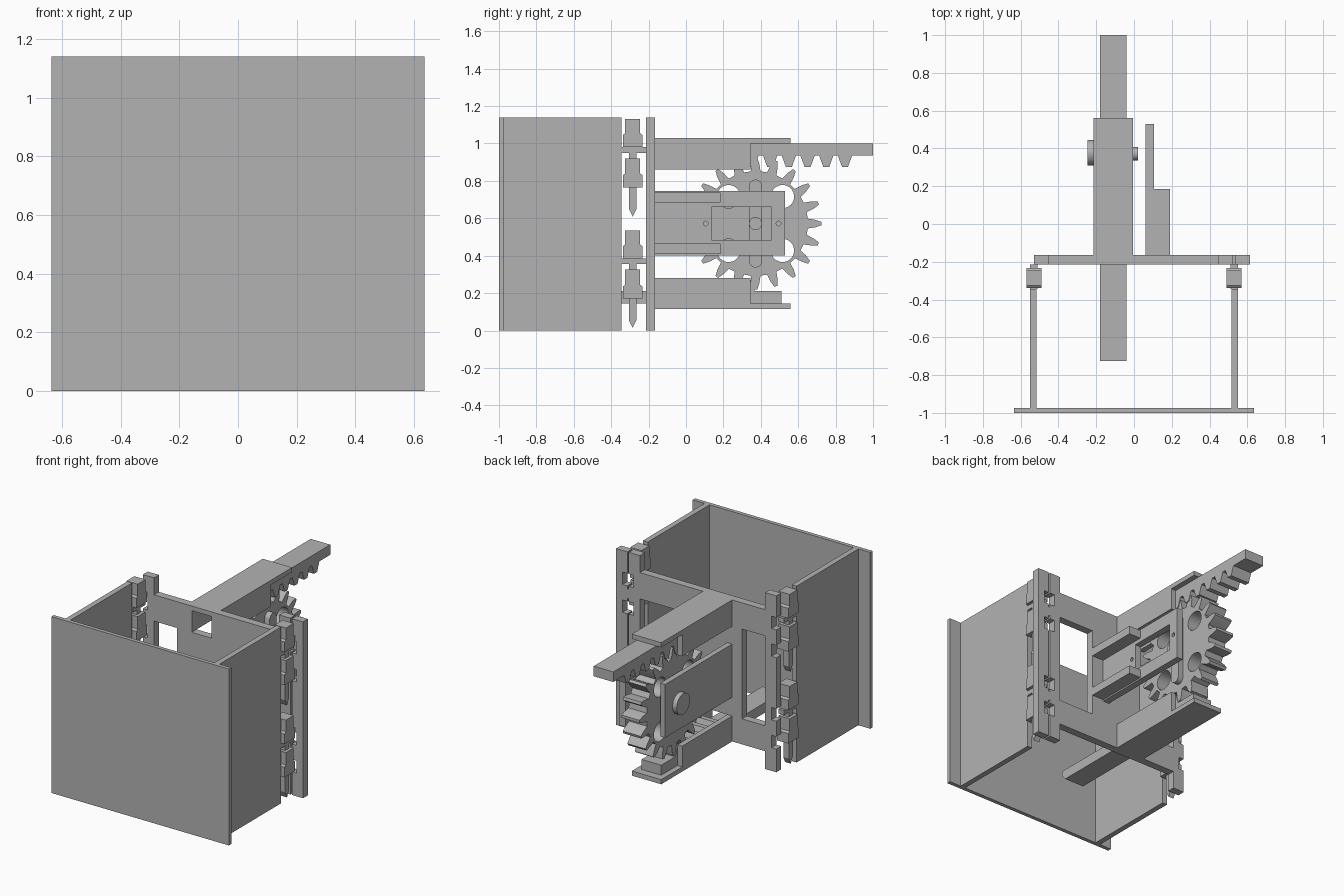
import bpy, bmesh, math

if "Cube" in bpy.data.objects:
    bpy.data.objects.remove(bpy.data.objects["Cube"])

grey = bpy.data.materials.new("plain_grey")
grey.use_nodes = True
grey.diffuse_color = (0.45, 0.45, 0.45, 1)
grey.node_tree.nodes["Principled BSDF"].inputs["Base Color"].default_value = (0.45, 0.45, 0.45, 1)


def prism(name, pts, x0, x1):
    """Extrude a (y, z) outline along x."""
    bm = bmesh.new()
    face = bm.faces.new([bm.verts.new((x0, y, z)) for y, z in pts])
    new = bmesh.ops.extrude_face_region(bm, geom=[face])["geom"]
    for v in new:
        if isinstance(v, bmesh.types.BMVert):
            v.co.x = x1
    bmesh.ops.recalc_face_normals(bm, faces=bm.faces)
    me = bpy.data.meshes.new(name)
    bm.to_mesh(me)
    bm.free()
    me.materials.append(grey)
    ob = bpy.data.objects.new(name, me)
    bpy.context.collection.objects.link(ob)
    return ob


def box(name, x0, x1, y0, y1, z0, z1):
    return prism(name, [(y0, z0), (y1, z0), (y1, z1), (y0, z1)], x0, x1)


def circle(y, z, r, n=32):
    return [(y + r * math.cos(2 * math.pi * i / n), z + r * math.sin(2 * math.pi * i / n))
            for i in range(n)]


def cut(ob, cutters):
    bpy.context.view_layer.objects.active = ob
    for c in cutters:
        mod = ob.modifiers.new("cut", "BOOLEAN")
        mod.operation, mod.solver, mod.object = "DIFFERENCE", "EXACT", c
        bpy.ops.object.modifier_apply(modifier=mod.name)
        bpy.data.objects.remove(c)


def smooth(ob):
    bpy.ops.object.select_all(action="DESELECT")
    ob.select_set(True)
    bpy.context.view_layer.objects.active = ob
    bpy.ops.object.shade_smooth_by_angle(angle=math.radians(25))


# Open box: front panel and two side panels
box("front_panel", -0.635, 0.635, -1, -0.975, 0, 1.14)
for side, s in (("left", 1), ("right", -1)):
    box(side + "_side_panel", *sorted((s * 0.515, s * 0.55)), -0.975, -0.345, 0, 1.14)

# Back frame with windows, rack openings and edge notches
FY0, FY1 = -0.215, -0.165
frame = box("back_frame", -0.53, 0.525, FY0, FY1, 0, 1.14)
openings = [(-0.45, 0.445, 1.03, 1.2), (-0.45, 0.445, -0.1, 0.115),
            (-0.45, -0.285, 0.28, 0.86), (0.19, 0.445, 0.28, 0.86),
            (-0.18, -0.04, 0.86, 1.0), (-0.18, -0.04, 0.145, 0.28)]
notch_z = (0.92, 0.74, 0.33, 0.15)
for z in notch_z:
    openings += [(-0.6, -0.495, z, z + 0.08), (0.49, 0.6, z, z + 0.08)]
cut(frame, [box("cutter", a, b, -0.3, 0, c, d) for a, b, c, d in openings])

# Outer strip beside the frame, tied to it by tongues
strip = box("outer_strip", 0.535, 0.615, FY0, FY1, 0, 1.14)
cut(strip, [box("cutter", 0.5, 0.57, -0.3, 0, z, z + 0.08) for z in notch_z])
for z in (0.84, 0.25):
    box("strip_tongue", 0.52, 0.54, FY0, FY1, z, z + 0.06)

# Clips: stepped heads on a stem that ends in a point
CY = -0.285


def stepped(name, x, halves):
    pts = [(CY - w, z) for w, z in halves] + [(CY + w, z) for w, z in reversed(halves)]
    prism(name, pts, x - 0.04, x + 0.04)


for x in (-0.53, 0.53):
    for top in (1.13, 0.535):
        stepped("clip_head", x, [(0.04, top), (0.04, top - 0.075), (0.053, top - 0.085),
                                 (0.053, top - 0.15)])
        stepped("clip_catch", x, [(0.04, top - 0.21), (0.04, top - 0.29),
                                  (0.053, top - 0.3), (0.053, top - 0.365)])
        box("clip_bar", x - 0.02, x + 0.02, -0.345, FY0, top - 0.18, top - 0.15)
        box("clip_neck", x - 0.02, x + 0.02, CY - 0.02, CY + 0.02, top - 0.21, top - 0.18)
        prism("clip_point", [(CY - 0.02, top - 0.365), (CY - 0.02, top - 0.48),
                             (CY, top - 0.52), (CY + 0.02, top - 0.48),
                             (CY + 0.02, top - 0.365)], x - 0.02, x + 0.02)

# Upper and lower rack guides: two walls and a longer cover
for name, z0, z1, c0, c1 in (("upper_guide", 0.86, 1.0, 1.0, 1.03),
                             ("lower_guide", 0.145, 0.28, 0.115, 0.145)):
    box(name + "_cover", -0.215, -0.005, FY1, 0.56, c0, c1)
    for x in (-0.215, -0.04):
        box(name + "_wall", x, x + 0.035, FY1, 0.345, z0, z1)


# Toothed racks
def rack(name, y0, y1, back, root, tip, first, count, nose):
    pts = [(y1, back), (y0 + nose, back), (y0, back + (root - back) * (0.5 if nose else 0)),
           (y0, root)]
    for i in range(count):
        y = first + 0.1 * i
        pts += [(y - 0.038, root), (y - 0.016, tip), (y + 0.016, tip), (y + 0.038, root)]
    prism(name, pts + [(y1, root)], -0.18, -0.04)


rack("upper_rack", -0.05, 1.0, 1.0, 0.935, 0.875, 0.05, 9, 0)
rack("lower_rack", -0.725, 0.51, 0.145, 0.21, 0.27, -0.07, 5, 0.03)

# Gear with four lightening holes
GY, GZ, TEETH = 0.372, 0.572, 20
outline = []
for i in range(TEETH):
    for r, off in ((0.28, -0.3), (0.32, -0.2), (0.353, -0.08),
                   (0.353, 0.08), (0.32, 0.2), (0.28, 0.3)):
        a = 2 * math.pi * (i + off) / TEETH
        outline.append((GY + r * math.cos(a), GZ + r * math.sin(a)))
gear = prism("gear", outline, -0.175, -0.045)
cut(gear, [prism("cutter", circle(GY + sy * 0.144, GZ + sz * 0.144, 0.062), -0.4, 0.2)
           for sy in (-1, 1) for sz in (-1, 1)])
smooth(gear)

# Carrier plate, axle and cap
box("carrier_plate", -0.215, -0.18, FY1, 0.52, 0.4, 0.745)
smooth(prism("axle_cap", circle(GY + 0.005, GZ, 0.068), -0.245, -0.215))
smooth(prism("axle", circle(GY, GZ, 0.035), -0.215, 0.02))

# Drive arm on the gear face
arm = []
for i in range(24):
    a = 2 * math.pi * (i + 0.5) / 24
    arm.append((GY + 0.035 * math.cos(a), GZ + 0.035 * math.sin(a)
                + (0.2 if math.sin(a) > 0 else -0.2)))
smooth(prism("drive_arm", arm, -0.045, -0.01))

# Motor mount plate with window and screw holes, and its two rails
mount = box("motor_mount", 0.06, 0.105, FY1, 0.53, 0.4, 0.745)
cut(mount, [box("cutter", 0, 0.2, 0.137, 0.457, 0.483, 0.66)]
    + [prism("cutter", circle(y, GZ, 0.013, 12), 0, 0.2) for y in (0.105, 0.495)])
for z in (0.41, 0.685):
    box("mount_rail", 0.105, 0.19, FY1, 0.185, z, z + 0.054)
